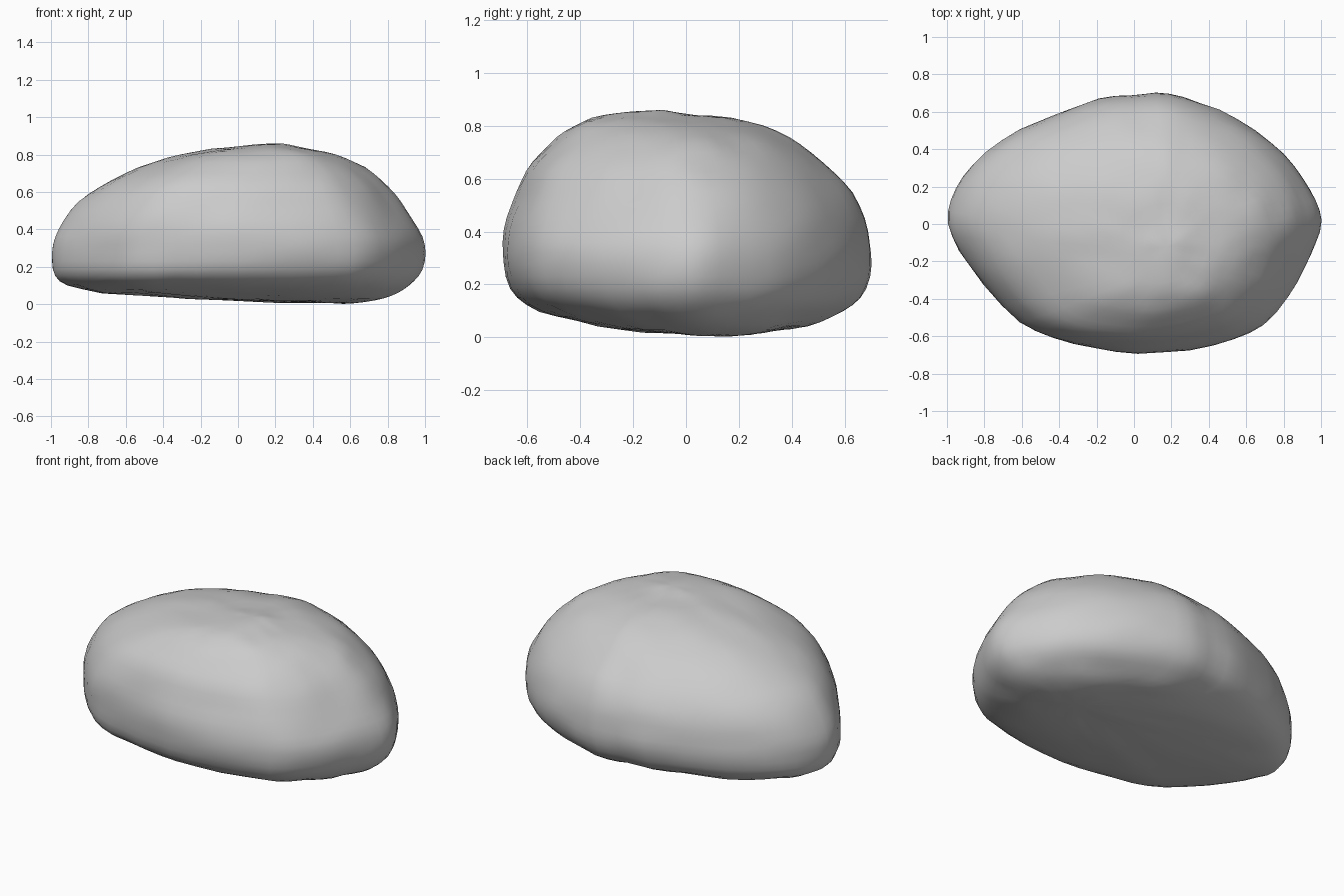
import bpy, bmesh, math
from mathutils import Vector

if "Cube" in bpy.data.objects:
    bpy.data.objects.remove(bpy.data.objects["Cube"])

# widest outline seen from above, counter-clockwise from +x (y peaks near 0.7)
outline = [(1, .02), (.97, .12), (.9, .25), (.8, .37), (.65, .5), (.45, .61), (.25, .69),
           (.12, .71), (-.02, .685), (-.17, .68), (-.4, .59), (-.6, .51), (-.8, .38),
           (-.91, .25), (-.97, .13), (-1, 0), (-.93, -.14), (-.8, -.33), (-.6, -.54),
           (-.45, -.61), (-.2, -.67), (0, -.7), (.3, -.685), (.55, -.62), (.68, -.555),
           (.83, -.4), (.9, -.24), (.97, -.11)]

# height, x min, x max, y min, y max
levels = [(.003, .36, .6, .0, .15), (.02, 0, .73, -.16, .33), (.045, -.6, .81, -.35, .46),
          (.08, -.86, .88, -.5, .545), (.12, -.955, .925, -.61, .625),
          (.18, -.99, .97, -.67, .675), (.28, -1, 1, -.7, .71), (.36, -.975, .985, -.7, .695),
          (.45, -.92, .93, -.68, .675), (.55, -.83, .86, -.635, .615),
          (.63, -.715, .79, -.6, .535), (.70, -.585, .715, -.535, .455),
          (.76, -.43, .62, -.475, .375), (.80, -.29, .52, -.425, .28),
          (.83, -.13, .4, -.36, .17), (.847, .02, .3, -.26, .03), (.855, .1, .24, -.18, -.07)]

# diagonal bulges: direction in degrees, amount near the top, amount near the base
bulges = [(-130, .12, .03), (-45, .0, .02), (45, .06, .03), (135, .10, .02)]

# loft the rings
bm = bmesh.new()
rings = []
for z, x0, x1, y0, y1 in levels:
    up = max(0, min(1, (z - .32) / .35))
    down = max(0, min(1, (.26 - z) / .1))
    ring = []
    for ox, oy in outline:
        a = math.atan2(oy / .7, ox)
        k = 1 + sum((hi * up + lo * down) * max(0, math.cos(a - math.radians(deg))) ** 4
                    for deg, hi, lo in bulges)
        p = Vector(((x0 + x1) / 2 + 1.015 * ox * k * (x1 - x0) / 2,
                    (y0 + y1) / 2 + oy / .703 * k * (y1 - y0) / 2, z))
        ring.append(bm.verts.new(p))
    rings.append(ring)
n = len(outline)
for lo, hi in zip(rings, rings[1:]):
    for i in range(n):
        j = (i + 1) % n
        bm.faces.new((lo[i], lo[j], hi[j], hi[i]))
bm.faces.new(rings[0][::-1])
bm.faces.new(rings[-1])

mesh = bpy.data.meshes.new("boulder")
bm.to_mesh(mesh)
bm.free()
mesh.shade_smooth()
boulder = bpy.data.objects.new("boulder", mesh)
bpy.context.collection.objects.link(boulder)

# round the loft, then wear small dents into it
sub = boulder.modifiers.new("rounding", 'SUBSURF')
sub.levels = sub.render_levels = 1
tex = bpy.data.textures.new("dents", 'CLOUDS')
tex.noise_scale = .18
tex.noise_depth = 1
wear = boulder.modifiers.new("dents", 'DISPLACE')
wear.texture = tex
wear.texture_coords = 'LOCAL'
wear.strength = .018
wear.mid_level = .5
